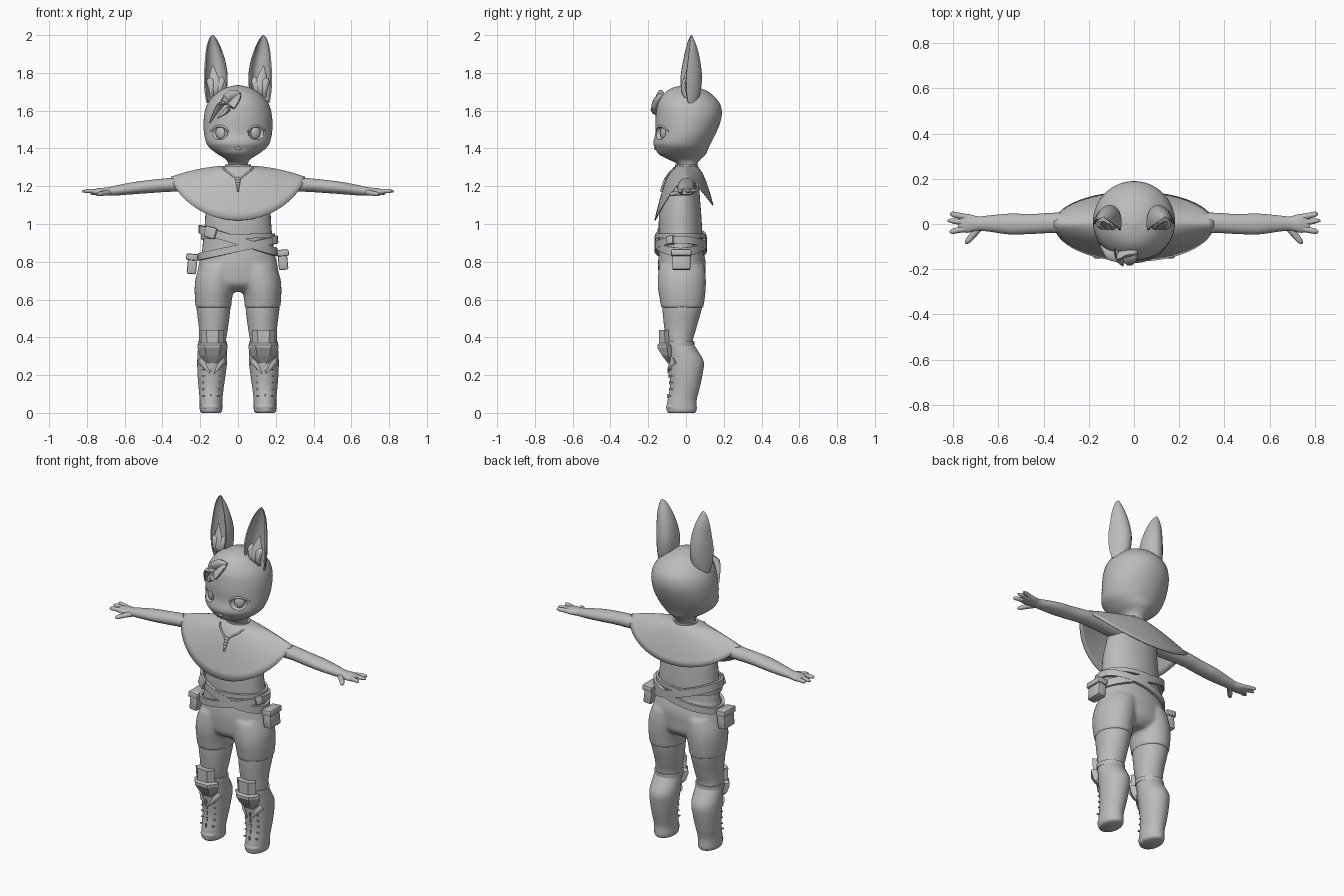
import bpy, bmesh, math
from mathutils import Vector, Matrix

if "Cube" in bpy.data.objects:
    bpy.data.objects.remove(bpy.data.objects["Cube"])

GREY = bpy.data.materials.new("clay_grey")
GREY.diffuse_color = (0.5, 0.5, 0.5, 1)
GREY.use_nodes = True
GREY.node_tree.nodes["Principled BSDF"].inputs["Base Color"].default_value = GREY.diffuse_color
TAU = math.tau


def finish(name, bm, mirror=False, angle=40):
    bmesh.ops.recalc_face_normals(bm, faces=bm.faces)
    me = bpy.data.meshes.new(name)
    bm.to_mesh(me)
    bm.free()
    me.materials.append(GREY)
    if angle:
        me.shade_smooth()
        me.set_sharp_from_angle(angle=math.radians(angle))
    ob = bpy.data.objects.new(name, me)
    bpy.context.collection.objects.link(ob)
    if mirror:
        ob.modifiers.new("mirror", 'MIRROR').use_mirror_merge = False
    return ob


def skin(bm, rings, wrap=False, caps=True):
    rows = [[bm.verts.new(p) for p in r] for r in rings]
    n = len(rows[0])
    pairs = list(zip(rows, rows[1:])) + ([(rows[-1], rows[0])] if wrap else [])
    for a, b in pairs:
        for i in range(n):
            bm.faces.new((a[i], a[(i + 1) % n], b[(i + 1) % n], b[i]))
    if caps and not wrap:
        bm.faces.new(rows[0])
        bm.faces.new(rows[-1])


def refine(rows, n=4):
    """Catmull-Rom interpolation of section rows."""
    out = []
    for i in range(len(rows) - 1):
        a, b, c, d = (rows[max(0, min(len(rows) - 1, i + k))] for k in (-1, 0, 1, 2))
        for j in range(n):
            t = j / n
            out.append([0.5 * (2 * q + (r - p) * t + (2 * p - 5 * q + 4 * r - s) * t * t
                               + (3 * q - p - 3 * r + s) * t ** 3) for p, q, r, s in zip(a, b, c, d)])
    return out + [list(rows[-1])]


def loft_rings(rows, axis='z', n=40):
    """Rows are (position on axis, centre u, centre v, radius u, radius v)."""
    rings = []
    for t, u, v, ru, rv in refine(rows):
        ring = [(u + ru * math.cos(TAU * i / n), v + rv * math.sin(TAU * i / n)) for i in range(n)]
        rings.append([(t, p, q) if axis == 'x' else (p, q, t) for p, q in ring])
    return rings


def loft(name, rows, axis='z', mirror=False, n=40):
    bm = bmesh.new()
    skin(bm, loft_rings(rows, axis, n))
    return finish(name, bm, mirror, 60)


def strand(name, pts, widths, thick, side, mirror=False, n=10):
    """Elliptical strand along a path: leaves, fingers, cords."""
    rows = refine([list(p) + [w, th] for p, w, th in zip(pts, widths, thick)])
    rings = []
    for i, r in enumerate(rows):
        tan = Vector(rows[min(i + 1, len(rows) - 1)][:3]) - Vector(rows[max(i - 1, 0)][:3])
        s = Vector(side)
        s = (s - tan * (s.dot(tan) / tan.length_squared)).normalized()
        nor = tan.cross(s).normalized()
        rings.append([Vector(r[:3]) + s * r[3] * math.cos(TAU * k / n) + nor * r[4] * math.sin(TAU * k / n)
                      for k in range(n)])
    bm = bmesh.new()
    skin(bm, rings)
    return finish(name, bm, mirror, 50)


def box(name, loc, size, rot=(0, 0, 0), bevel=0.006, mirror=False):
    bm = bmesh.new()
    m = Matrix.Translation(loc)
    for a, k in zip(rot, 'XYZ'):
        m = m @ Matrix.Rotation(a, 4, k)
    bmesh.ops.create_cube(bm, size=1, matrix=m @ Matrix.Diagonal((*size, 1)))
    if bevel:
        bmesh.ops.bevel(bm, geom=bm.edges[:], offset=bevel, segments=2, affect='EDGES', profile=0.5)
    return finish(name, bm, mirror, 35)


def ball(name, loc, size, yaw=0, mirror=False, seg=24):
    bm = bmesh.new()
    m = Matrix.Translation(loc) @ Matrix.Rotation(yaw, 4, 'Z') @ Matrix.Diagonal((*size, 1))
    bmesh.ops.create_uvsphere(bm, u_segments=seg, v_segments=seg // 2, radius=1, matrix=m)
    return finish(name, bm, mirror, 60)


def band(name, cx, cy, z0, slope, rx, ry, h, th, mirror=False, n=48):
    """Strap ring with a rectangular section, tilted along x."""
    rings = []
    for i in range(n):
        c, s = math.cos(TAU * i / n), math.sin(TAU * i / n)
        rings.append([(cx + (rx + o) * c, cy + (ry + o) * s, z0 + slope * rx * c + dz)
                      for o, dz in ((-th, -h), (th, -h), (th, h), (-th, h))])
    bm = bmesh.new()
    skin(bm, rings, wrap=True)
    return finish(name, bm, mirror, 40)


# Head with neck
HEAD = [(1.29, 0, .005, .052, .05), (1.32, 0, .005, .052, .055), (1.345, 0, -.01, .068, .09),
        (1.37, 0, -.02, .108, .125), (1.40, 0, -.022, .147, .14), (1.43, 0, -.02, .168, .153),
        (1.48, 0, -.002, .18, .16), (1.54, 0, .01, .182, .172), (1.59, 0, .016, .177, .174),
        (1.64, 0, .015, .16, .163), (1.69, 0, .008, .118, .125), (1.72, 0, 0, .07, .075),
        (1.733, 0, 0, .02, .02), (1.735, 0, 0, .003, .003)]
head = loft("head", HEAD, n=64)


def face_y(x, z):
    r = min(refine(HEAD), key=lambda q: abs(q[0] - z))
    return r[2] - r[4] * math.sqrt(max(0, 1 - (x / r[3]) ** 2))


# Eye sockets cut into the head, with eyes and brows
ey = face_y(.1, 1.48)
cutter = ball("eye_socket_cutter", (.1, ey - .005, 1.482), (.05, .032, .036), .5, True)
cutter.hide_render = True
cutter.hide_viewport = True
cut = head.modifiers.new("sockets", 'BOOLEAN')
cut.operation, cut.object, cut.solver = 'DIFFERENCE', cutter, 'EXACT'
ball("eye", (.093, ey + .016, 1.482), (.028, .014, .032), .5, True)
strand("upper_lid", [(x, face_y(x, z) - .001, z) for x, z in ((.05, 1.49), (.075, 1.514), (.11, 1.517), (.148, 1.493))],
       (.003, .006, .006, .003), (.002, .004, .004, .002), (0, 0, 1), True)
ball("nose", (0, face_y(0, 1.40) + .001, 1.40), (.014, .008, .009))

# Hair fringe swept to one side
for k, path in enumerate([((.015, 1.69), (-.03, 1.68), (-.09, 1.63), (-.15, 1.535)),
                          ((.01, 1.69), (-.01, 1.66), (-.05, 1.61), (-.11, 1.56))]):
    strand("fringe_%d" % k, [(x, face_y(x, z) - .008, z) for x, z in path],
           (.006, .032, .034, .002), (.008, .016, .014, .002), (.7, 0, .7))

# Ears: cupped crescents opening forward and outward
EAR = [(1.64, .115, .03, .046, .03), (1.70, .11, .033, .058, .045), (1.78, .108, .035, .063, .05),
       (1.86, .113, .036, .055, .04), (1.93, .123, .034, .04, .026), (1.98, .131, .03, .02, .011),
       (2.0, .134, .03, .003, .002)]
rings = []
yaw = math.radians(14)
for z, cx, cy, w, d in refine(EAR):
    arc = [math.pi * (i / 14 - .5) for i in range(15)]
    ring = [(w * math.sin(t), d * (2 * math.cos(t) - 1)) for t in arc]
    ring += [(.86 * w * math.sin(t), d * (1.6 * math.cos(t) - 1)) for t in reversed(arc)]
    rings.append([(cx + x * math.cos(yaw) - y * math.sin(yaw), cy + x * math.sin(yaw) + y * math.cos(yaw), z)
                  for x, y in ring])
bm = bmesh.new()
skin(bm, rings)
finish("ear", bm, True, 50)
# Tufts inside the ears
for k, (x0, x1, top, w) in enumerate([(.12, .135, 1.84, .03), (.10, .085, 1.78, .022), (.14, .155, 1.77, .02)]):
    strand("ear_tuft_%d" % k, [(x0, 0, 1.67), (x0, -.012, 1.71), ((x0 + x1) / 2, -.005, 1.76), (x1, .012, top)],
           (.01, w * .8, w, .002), (.008, .014, .01, .002), (1, .2, 0), True)

# Torso
loft("torso", [(.78, 0, -.025, .195, .115), (.88, 0, -.028, .188, .113), (.97, 0, -.03, .178, .115),
               (1.06, 0, -.03, .172, .11), (1.15, 0, -.022, .16, .095), (1.22, 0, -.01, .15, .08),
               (1.27, 0, 0, .10, .06), (1.31, 0, .005, .05, .045)])

# Poncho
bm = bmesh.new()
rings = []
for j in range(13):
    t = j / 12
    ring = []
    for i in range(64):
        c, s = math.cos(TAU * i / 64), math.sin(TAU * i / 64)
        hem = 1.25 - (.15 if s > 0 else .23) * abs(s) ** 1.35
        ring.append(((.06 + .295 * t) * c, (.05 + (.095 if s > 0 else .117) * t) * s,
                     1.308 + (hem - 1.308) * t ** 1.8))
    rings.append(ring)
skin(bm, rings, caps=False)
poncho = finish("poncho", bm, False, 60)
sol = poncho.modifiers.new("thickness", 'SOLIDIFY')
sol.thickness, sol.offset = .006, -1
band("collar", 0, .003, 1.306, 0, .062, .054, .008, .006)


# Neck cord with beads on the chest
def chest(x, t):
    return (x, -(.052 + .117 * t) * math.sqrt(1 - (x / (.06 + .295 * t)) ** 2), 1.312 - .286 * t ** 1.8)


strand("neck_cord", [chest(.078, .2), chest(.06, .3), chest(.03, .4), chest(.004, .47)],
       (.005,) * 4, (.005,) * 4, (1, 0, 1), True, 8)
for k in range(5):
    ball("bead_%d" % k, chest(0, .47 + .045 * k), (.016 - .0025 * k, .009, .01), seg=12)

# Arms and hands
loft("arm", [(.10, 0, 1.215, .06, .05), (.20, 0, 1.215, .05, .045), (.35, .005, 1.208, .045, .037),
             (.45, 0, 1.20, .044, .035), (.55, 0, 1.19, .046, .032), (.64, .002, 1.178, .036, .027),
             (.69, .002, 1.172, .032, .022), (.74, .003, 1.17, .042, .019), (.78, .003, 1.168, .034, .012)],
     'x', True, 24)
for k, (y0, y1, x1) in enumerate([(.03, .044, .808), (.005, .014, .825), (-.02, -.033, .815)]):
    strand("finger_%d" % k, [(.74, y0, 1.17), (.775, (y0 + y1) / 2, 1.174), (.805, y1, 1.174), (x1, y1, 1.172)],
           (.014, .013, .011, .004), (.013, .012, .010, .004), (0, 1, 0), True)
strand("thumb", [(.68, -.01, 1.168), (.71, -.045, 1.163), (.735, -.075, 1.158), (.745, -.087, 1.156)],
       (.018, .015, .012, .004), (.016, .013, .011, .004), (1, 0, 0), True)

# Shorts: hips and both upper legs fused into one skin
bm = bmesh.new()
skin(bm, loft_rings([(.64, 0, -.015, .12, .07), (.68, 0, -.02, .20, .115), (.74, 0, -.022, .215, .124),
                     (.80, 0, -.022, .205, .126), (.86, 0, -.026, .19, .116), (.89, 0, -.028, .186, .112)]))
for sgn in (1, -1):
    skin(bm, loft_rings([(.555, sgn * .13, -.02, .094, .112), (.60, sgn * .13, -.02, .098, .119),
                         (.66, sgn * .125, -.022, .105, .127), (.72, sgn * .115, -.022, .108, .127),
                         (.78, sgn * .10, -.022, .10, .12)]))
shorts = finish("shorts", bm, False, 60)
rem = shorts.modifiers.new("fuse", 'REMESH')
rem.mode, rem.voxel_size, rem.use_smooth_shade = 'VOXEL', .009, True
smo = shorts.modifiers.new("soften", 'SMOOTH')
smo.iterations = 8

# Legs and boots
loft("leg", [(.62, .13, -.02, .085, .10), (.56, .13, -.02, .09, .105), (.45, .13, -.03, .077, .085),
             (.38, .135, -.033, .071, .07), (.33, .136, -.02, .07, .072)], mirror=True)
loft("boot", [(.365, .135, -.033, .074, .073), (.33, .136, -.018, .077, .08), (.27, .137, .0, .079, .094),
              (.2, .14, .0, .074, .087), (.13, .142, -.007, .066, .079), (.07, .143, -.02, .06, .077),
              (.025, .143, -.023, .06, .08), (.008, .143, -.023, .057, .077), (0, .143, -.023, .05, .07)], mirror=True)
ball("boot_toe", (.143, -.062, .032), (.05, .043, .031), mirror=True)

# Boot laces, tongue seam and cuff flaps
for k, (z, y) in enumerate([(.09, -.097), (.125, -.087), (.16, -.086), (.195, -.088), (.23, -.093)]):
    for x in (.105, .143, .181):
        dy = 0 if x == .143 else .013
        box("lace_%d" % k, (x, y + dy, z), (.014, .008, .006) if dy else (.008, .008, .02), bevel=0, mirror=True)
for k, s in enumerate((-1, 1)):
    strand("cuff_flap_%d" % k, [(.138 + s * .066, -.06, .275), (.138 + s * .045, -.083, .255), (.138 + s * .012, -.096, .21)],
           (.02, .014, .003), (.006, .006, .003), (0, 0, 1), True, 8)

# Faceted knee pads with straps
PAD = [(.44, .062, -.142, -.115), (.37, .06, -.142, -.11), (.36, .08, -.152, -.10),
       (.345, .08, -.152, -.10), (.305, .068, -.128, -.095), (.265, .028, -.098, -.09)]
bm = bmesh.new()
rings = []
for z, w, yc, ye in PAD:
    rings.append([(.135 + w, ye, z), (.135 + w * .5, yc, z), (.135 - w * .5, yc, z), (.135 - w, ye, z),
                  (.135 - w * .6, ye + .03, z), (.135 + w * .6, ye + .03, z)])
skin(bm, rings)
finish("knee_pad", bm, True, 0)
band("knee_strap", .135, -.033, .367, 0, .074, .073, .012, .004, True)

# Crossed belts, buckles and pouches
band("upper_belt", 0, -.028, .912, -.3, .2, .13, .022, .008)
band("lower_belt", 0, -.028, .872, .22, .205, .13, .019, .008)
band("waist_belt", 0, -.03, .935, .02, .19, .128, .012, .007)
box("belt_buckle", (-.145, -.128, .955), (.07, .016, .06), (0, .3, -.6))
box("side_buckle", (.19, -.08, .915), (.04, .03, .045), (0, -.2, 1.0))
for name, x, z in (("right_pouch", -.243, .79), ("left_pouch", .238, .812)):
    tilt = .1 if x < 0 else -.1
    box(name, (x, -.025, z - .01), (.05, .095, .09), (0, tilt, 0), .008)
    box(name + "_lid", (x, -.025, z + .035), (.062, .108, .035), (0, tilt, 0), .008)
